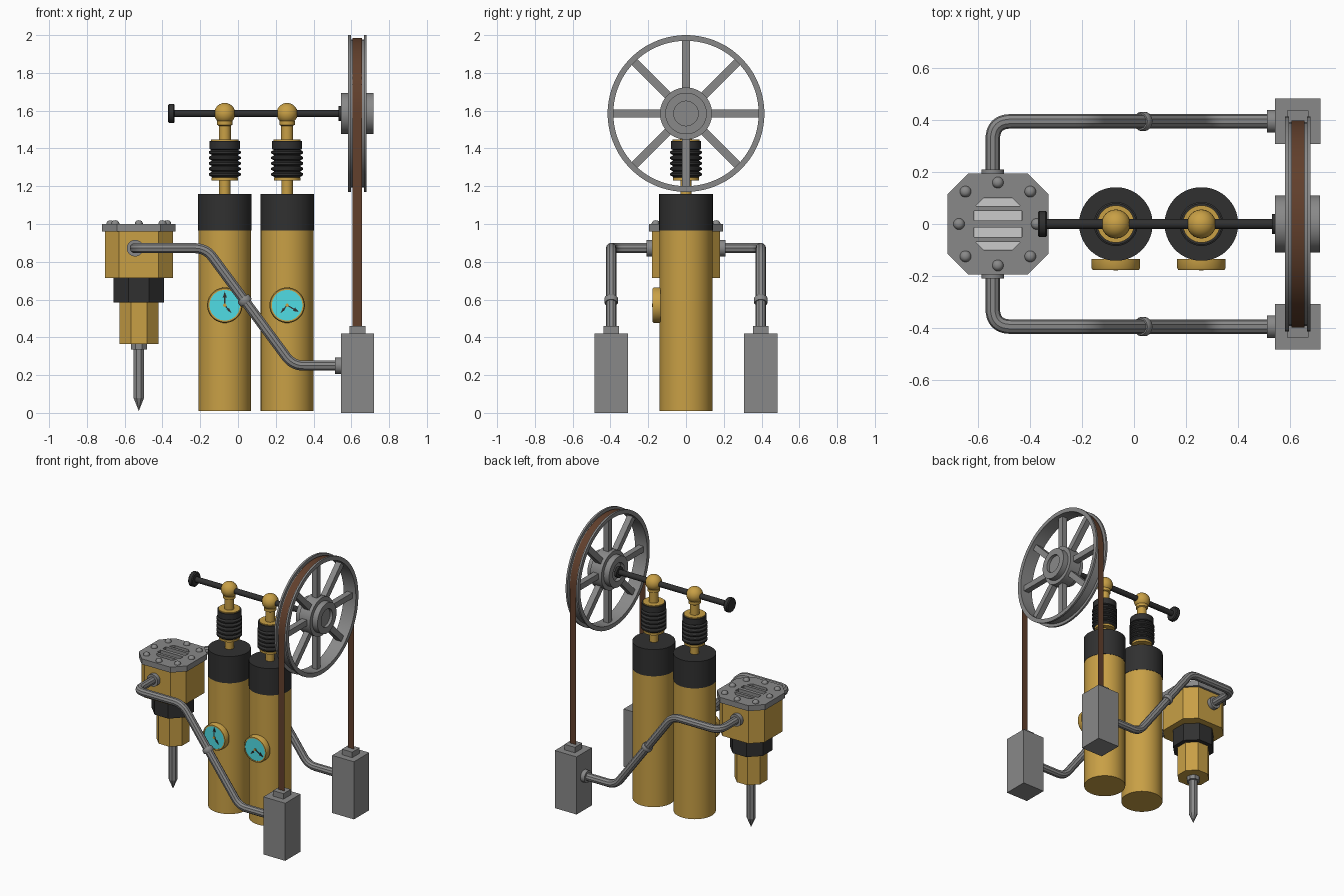
import bpy, bmesh
from math import pi, sin, cos, radians
from mathutils import Vector, Matrix, Euler

if "Cube" in bpy.data.objects:
    bpy.data.objects.remove(bpy.data.objects["Cube"])


def mat(name, *rgb):
    m = bpy.data.materials.new(name)
    m.diffuse_color = (*rgb, 1)
    m.use_nodes = True
    m.node_tree.nodes["Principled BSDF"].inputs["Base Color"].default_value = m.diffuse_color
    return m


GOLD = mat("gold", .58, .35, .06)
BLACK = mat("black", .03, .03, .03)
GREY = mat("grey", .25, .25, .25)
CYAN = mat("cyan", .08, .72, .78)
BROWN = mat("brown", .12, .05, .025)
ROT = {'z': Euler((0, 0, 0)), 'x': Euler((0, pi / 2, 0)), 'y': Euler((pi / 2, 0, 0))}  # y points to the front


def finish(name, bm, m, loc=(0, 0, 0), axis='z', smooth=True, normals=True):
    bm.transform(Matrix.Translation(loc) @ ROT[axis].to_matrix().to_4x4())
    if normals:
        bmesh.ops.recalc_face_normals(bm, faces=bm.faces)
    me = bpy.data.meshes.new(name)
    bm.to_mesh(me)
    bm.free()
    ob = bpy.data.objects.new(name, me)
    bpy.context.collection.objects.link(ob)
    if m:
        me.materials.append(m)
    if smooth:
        bpy.ops.object.select_all(action='DESELECT')
        ob.select_set(True)
        bpy.context.view_layer.objects.active = ob
        bpy.ops.object.shade_smooth_by_angle(angle=radians(35))
    return ob


def lathe(name, prof, m, loc=(0, 0, 0), axis='z', seg=32, closed=False):
    """Turn (radius, height) points; 8 sides give a flat-sided octagon."""
    bm = bmesh.new()
    k = 1 / cos(pi / 8) if seg == 8 else 1
    rings = []
    for i in range(seg):
        a = 2 * pi * (i + .5) / seg
        rings.append([bm.verts.new((r * k * cos(a), r * k * sin(a), z)) for r, z in prof])
    n = len(prof)
    for i in range(seg):
        a, b = rings[i], rings[(i + 1) % seg]
        for j in range(n if closed else n - 1):
            q = (j + 1) % n
            bm.faces.new((a[j], b[j], b[q], a[q]))
    bmesh.ops.remove_doubles(bm, verts=bm.verts, dist=1e-5)
    return finish(name, bm, m, loc, axis, seg > 8)


def cyl(name, r, z0, z1, m, loc=(0, 0, 0), axis='z', seg=32):
    return lathe(name, [(0, z0), (r, z0), (r, z1), (0, z1)], m, loc, axis, seg)


def prism(name, pts, z0, z1, m, loc=(0, 0, 0), axis='z'):
    bm = bmesh.new()
    f = bm.faces.new([bm.verts.new((x, y, z0)) for x, y in pts])
    top = bmesh.ops.extrude_face_region(bm, geom=[f])['geom']
    for v in top:
        if isinstance(v, bmesh.types.BMVert):
            v.co.z = z1
    return finish(name, bm, m, loc, axis, False)


def rect(hx, hy):
    return [(-hx, -hy), (hx, -hy), (hx, hy), (-hx, hy)]


def chamfered(h, c):
    d = h - c
    return [(h, -d), (h, d), (d, h), (-d, h), (-h, d), (-h, -d), (-d, -h), (d, -h)]


def ball(name, r, m, loc):
    bm = bmesh.new()
    bmesh.ops.create_uvsphere(bm, u_segments=24, v_segments=14, radius=r)
    return finish(name, bm, m, loc)


# Twin pump cylinders with bellows, ball joints and gauges
AX = 1.585
for i, (cx, hands) in enumerate([(-.07, (0, 140)), (.26, (120, 220))], 1):
    at = (cx, 0, 0)
    cyl(f"cylinder_{i}", .14, .01, .965, GOLD, at, seg=48)
    cyl(f"cylinder_cap_{i}", .142, .965, 1.16, BLACK, at, seg=48)
    lathe(f"piston_rod_{i}", [(0, 1.15), (.03, 1.15), (.03, 1.23), (.07, 1.23), (.07, 1.245), (.03, 1.245),
                              (.03, 1.435), (.072, 1.435), (.072, 1.447), (.032, 1.447), (.032, 1.52),
                              (.041, 1.525), (.041, 1.545), (.03, 1.55), (0, 1.55)], GOLD, at)
    prof = [(.03, 1.243), (.065, 1.243)]
    for k in range(5):
        z = 1.25 + k * .029
        prof += [(.07, z), (.085, z + .008), (.085, z + .018), (.07, z + .026)]
    prof += [(.08, 1.397), (.08, 1.44), (.03, 1.44)]
    lathe(f"bellows_{i}", prof, BLACK, at)
    ball(f"ball_joint_{i}", .056, GOLD, (cx, 0, AX))
    g = (cx, 0, .57)
    lathe(f"gauge_rim_{i}", [(0, .135), (.094, .135), (.094, .17), (.089, .178), (.081, .178), (.081, .168),
                             (0, .168)], GOLD, g, 'y')
    cyl(f"gauge_face_{i}", .082, .165, .173, CYAN, g, 'y')
    cyl(f"gauge_pin_{i}", .009, .17, .18, GOLD, g, 'y', 12)
    for j, (deg, L) in enumerate(zip(hands, (.072, .055))):
        w, t = .003, .011 - .003 * j
        c, s = cos(radians(deg)), sin(radians(deg))
        shape = [(-w, 0), (w, 0), (w, L - .03), (t, L - .03), (0, L), (-t, L - .03), (-w, L - .03)]
        prism(f"gauge_hand_{i}_{j}", [(x * c + y * s, y * c - x * s) for x, y in shape], .172, .177, BLACK, g, 'y')

# Drive shaft and end knob
cyl("shaft", .02, -.34, .56, BLACK, (0, 0, AX), 'x', 20)
lathe("shaft_knob", [(0, -.37), (.046, -.37), (.052, -.364), (.052, -.341), (.046, -.335), (0, -.335)],
      BLACK, (0, 0, AX), 'x', 16)
cyl("shaft_collar", .04, .533, .55, BLACK, (0, 0, AX), 'x', 20)

# Flywheel: grooved rim, stepped hub, eight spokes
WX = .632
W = (WX, 0, AX)
lathe("wheel_rim", [(.385, -.049), (.415, -.049), (.415, -.035), (.393, -.035), (.393, .035), (.415, .035),
                    (.415, .049), (.385, .049)], GREY, W, 'x', 64, True)
lathe("wheel_hub", [(0, -.06), (.065, -.06), (.065, -.088), (.11, -.088), (.11, -.045), (.138, -.045), (.138, .045),
                    (.11, .045), (.11, .086), (.065, .086), (.065, .065), (0, .065)], GREY, W, 'x', 48)
bm = bmesh.new()
for k in range(8):
    m4 = (Matrix.Translation(W) @ Matrix.Rotation(k * pi / 4, 4, 'X') @ Matrix.Translation((0, 0, .26))
          @ Matrix.Diagonal((.042, .042, .265, 1)))
    bmesh.ops.create_cube(bm, size=1, matrix=m4)
finish("wheel_spokes", bm, GREY, smooth=False)

# Belt: one thin strip over the wheel, down to both weights
path = [(-.4, .44)] + [(-.4 * cos(pi * k / 32), AX + .4 * sin(pi * k / 32)) for k in range(33)] + [(.4, .44)]
bm = bmesh.new()
rows = [[bm.verts.new((WX + dx, y, z)) for dx in (-.025, .025)] for y, z in path]
for a, b in zip(rows, rows[1:]):
    bm.faces.new((a[0], a[1], b[1], b[0]))
finish("belt", bm, BROWN)


# Weights and pipes on both sides
def rounded(pts, radii):
    pts = [Vector(p) for p in pts]
    out = [pts[0]]
    for a, p, b, r in zip(pts, pts[1:], pts[2:], radii):
        s, e = p + (a - p).normalized() * r, p + (b - p).normalized() * r
        for k in range(9):
            t = k / 8
            out.append(s * (1 - t) ** 2 + p * 2 * t * (1 - t) + e * t * t)
    return out + [pts[-1]]


DX = -.525
for side, sy in (("front", -1), ("back", 1)):
    y = sy * .396
    prism(f"weight_{side}", rect(.088, .088), 0, .42, GREY, (WX, y, 0))
    prism(f"weight_clamp_{side}", rect(.042, .042), .42, .46, GREY, (WX, y, 0))
    pts = rounded([(-.545, sy * .17, .872), (-.545, y, .872), (-.17, y, .872), (.29, y, .25), (.56, y, .25)],
                  (.07, .06, .06))
    cu = bpy.data.curves.new("path", 'CURVE')
    cu.dimensions = '3D'
    cu.bevel_depth = .028
    cu.bevel_resolution = 3
    sp = cu.splines.new('POLY')
    sp.points.add(len(pts) - 1)
    for q, p in zip(sp.points, pts):
        q.co = (*p, 1)
    tmp = bpy.data.objects.new("path", cu)
    bpy.context.collection.objects.link(tmp)
    bm = bmesh.new()
    bm.from_mesh(tmp.to_mesh())
    bpy.data.objects.remove(tmp)
    finish(f"pipe_{side}", bm, GREY)
    cyl(f"pipe_flange_{side}", .044, .513, .55, GREY, (0, y, .25), 'x', 24)
    cyl(f"pipe_socket_{side}", .044, -.21 if sy > 0 else .17, -.17 if sy > 0 else .21, GREY,
        (-.545, 0, .872), 'y', 24)
    ring = lathe(f"pipe_joint_{side}", [(.025, -.017), (.033, -.017), (.037, -.01), (.037, .01), (.033, .017),
                                        (.025, .017)], GREY, seg=24, closed=True)
    ring.rotation_euler = Vector((.46, 0, -.622)).to_track_quat('Z', 'Y').to_euler()
    ring.location = (.035, y, .595)

# Drill head: housing, grilled lid, stepped body and bit
D = (DX, 0, 0)
prism("drill_housing", chamfered(.18, .075), .715, .963, GOLD, D)
lid = prism("drill_lid", chamfered(.195, .08), .96, 1.0, GREY, D)
slots = [[(-.092, s * .013), (.092, s * .013), (.092, s * .05), (-.092, s * .05)] for s in (-1, 1)]
slots += [[(-.085, s * .07), (.085, s * .07), (.055, s * .1), (-.055, s * .1)] for s in (-1, 1)]
for sl in slots:
    cut = prism("slot_cutter", sl, .967, 1.05, None, D)
    cut.hide_render = True
    mod = lid.modifiers.new("slot", 'BOOLEAN')
    mod.object, mod.operation, mod.solver = cut, 'DIFFERENCE', 'EXACT'
    bpy.context.view_layer.objects.active = lid
    bpy.ops.object.modifier_apply(modifier=mod.name)
    bpy.data.objects.remove(cut)
prism("grille_floor", rect(.09, .098), .964, .969, None, D)
for i, (x, y) in enumerate([(.15, 0), (-.15, 0), (0, .16), (0, -.16)] +
                           [(a * .125, b * .125) for a in (-1, 1) for b in (-1, 1)]):
    lathe(f"lid_bolt_{i}", [(.022, .998), (.022, 1.004), (.017, 1.014), (.009, 1.019), (0, 1.02)], GREY,
          (DX + x, y, 0), seg=16)
cyl("drill_collar", .133, .585, .715, BLACK, D, seg=8)
cyl("drill_body", .103, .365, .585, GOLD, D, seg=8)
cyl("drill_chuck", .042, .335, .365, GREY, D, seg=8)
lathe("drill_bit", [(0, .34), (.028, .34), (.028, .08), (0, .01)], GREY, D, seg=8)
